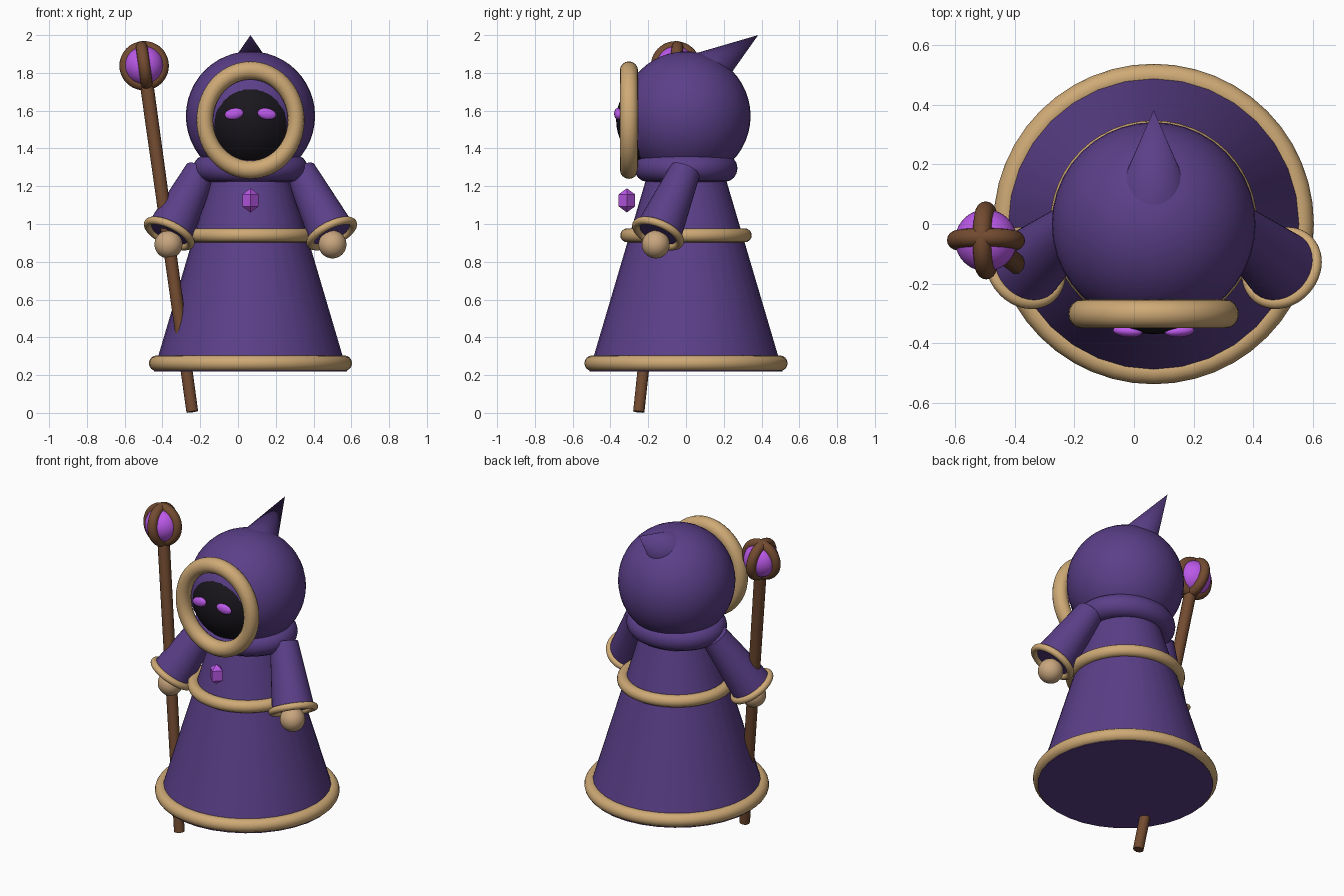
import bpy
from math import radians, pi
from mathutils import Vector, Matrix

if "Cube" in bpy.data.objects:
    bpy.data.objects.remove(bpy.data.objects["Cube"])

CX = 0.066  # body axis in x


def material(name, rgb):
    m = bpy.data.materials.new(name)
    m.diffuse_color = (*rgb, 1)
    m.use_nodes = True
    m.node_tree.nodes["Principled BSDF"].inputs["Base Color"].default_value = m.diffuse_color
    return m


CLOTH = material("purple_cloth", (0.105, 0.05, 0.25))
TRIM = material("tan_trim", (0.62, 0.40, 0.18))
SKIN = material("skin", (0.58, 0.38, 0.21))
WOOD = material("wood", (0.17, 0.07, 0.03))
GLOW = material("glow", (0.50, 0.10, 0.82))
DARK = material("shadow", (0.01, 0.008, 0.012))


def finish(name, mat, smooth=True):
    o = bpy.context.object
    o.name = name
    o.data.materials.append(mat)
    if smooth:
        bpy.ops.object.shade_smooth_by_angle(angle=radians(40))
    return o


def ball(name, mat, loc, scale, rot=(0, 0, 0)):
    bpy.ops.mesh.primitive_uv_sphere_add(segments=40, ring_count=24, radius=1,
                                         location=loc, rotation=rot)
    bpy.context.object.scale = scale
    return finish(name, mat)


def ring(name, mat, loc, major, minor, rot=(0, 0, 0), scale=(1, 1, 1)):
    bpy.ops.mesh.primitive_torus_add(major_segments=48, minor_segments=16, location=loc,
                                     rotation=rot, major_radius=major, minor_radius=minor)
    bpy.context.object.scale = scale
    return finish(name, mat)


def rod(name, mat, a, b, ra, rb, sides=32):
    """Tapered solid from point a to point b."""
    a, b = Vector(a), Vector(b)
    q = (b - a).to_track_quat('Z', 'Y')
    bpy.ops.mesh.primitive_cone_add(vertices=sides, radius1=ra, radius2=rb, depth=(b - a).length,
                                    location=(a + b) / 2, rotation=q.to_euler())
    return finish(name, mat)


# robe with hem and belt
rod("robe", CLOTH, (CX, 0, 0.22), (CX, 0, 1.32), 0.512, 0.187)
ring("hem", TRIM, (CX, 0, 0.263), 0.497, 0.041)
ring("belt", TRIM, (CX, 0, 0.94), 0.311, 0.037)

# collar and hood
ring("collar", CLOTH, (CX, 0, 1.295), 0.215, 0.072, scale=(1.06, 0.95, 1))
ball("hood", CLOTH, (CX, 0, 1.572), (0.342, 0.342, 0.342))
rod("hood_tip", CLOTH, (CX, 0.055, 1.767), (CX, 0.382, 2.0), 0.14, 0)
ring("hood_rim", TRIM, (CX, -0.302, 1.55), 0.263, 0.048, rot=(pi / 2, 0, 0), scale=(0.92, 1, 1))

# face in shadow, with glowing eyes
ball("face", DARK, (CX, -0.11, 1.55), (0.255, 0.26, 0.258))
for s, side in ((-1, "left"), (1, "right")):
    ball(side + "_eye", GLOW, (CX + s * 0.087, -0.36, 1.583), (0.05, 0.02, 0.03),
         rot=(0, radians(10 * s), radians(4 * s)))

# arms: sleeve, cuff and hand on each side
for s, side in ((-1, "left"), (1, "right")):
    shoulder = Vector((CX + s * 0.265, -0.005, 1.28))
    wrist = Vector((CX + s * 0.43, -0.148, 0.95))
    rod(side + "_sleeve", CLOTH, shoulder, wrist, 0.082, 0.125)
    tilt = (wrist - shoulder).to_track_quat('Z', 'Y').to_euler()
    ring(side + "_cuff", TRIM, wrist, 0.125, 0.021, rot=tilt)
    ball(side + "_hand", SKIN, (CX + s * 0.434, -0.16, 0.892), (0.074, 0.074, 0.074))

# pendant gem, a four-sided double pyramid
bpy.ops.mesh.primitive_uv_sphere_add(segments=4, ring_count=2, radius=1, location=(CX, -0.313, 1.125))
bpy.context.object.scale = (0.05, 0.05, 0.064)
finish("pendant_gem", GLOW, smooth=False)

# staff with caged orb
foot, top = Vector((-0.242, -0.25, 0.006)), Vector((-0.497, -0.055, 1.838))
axis = (top - foot).normalized()
rod("staff", WOOD, foot, top - axis * 0.09, 0.031, 0.036, sides=10)
ball("orb", GLOW, top, (0.104, 0.104, 0.104))
lean = Vector((0, 0, 1)).rotation_difference(axis).to_matrix()
for i, turn in enumerate((0, pi / 2)):
    m = lean @ Matrix.Rotation(turn, 3, 'Z') @ Matrix.Rotation(pi / 2, 3, 'X')
    ring("orb_cage_%d" % (i + 1), WOOD, top, 0.1, 0.031, rot=m.to_euler())
